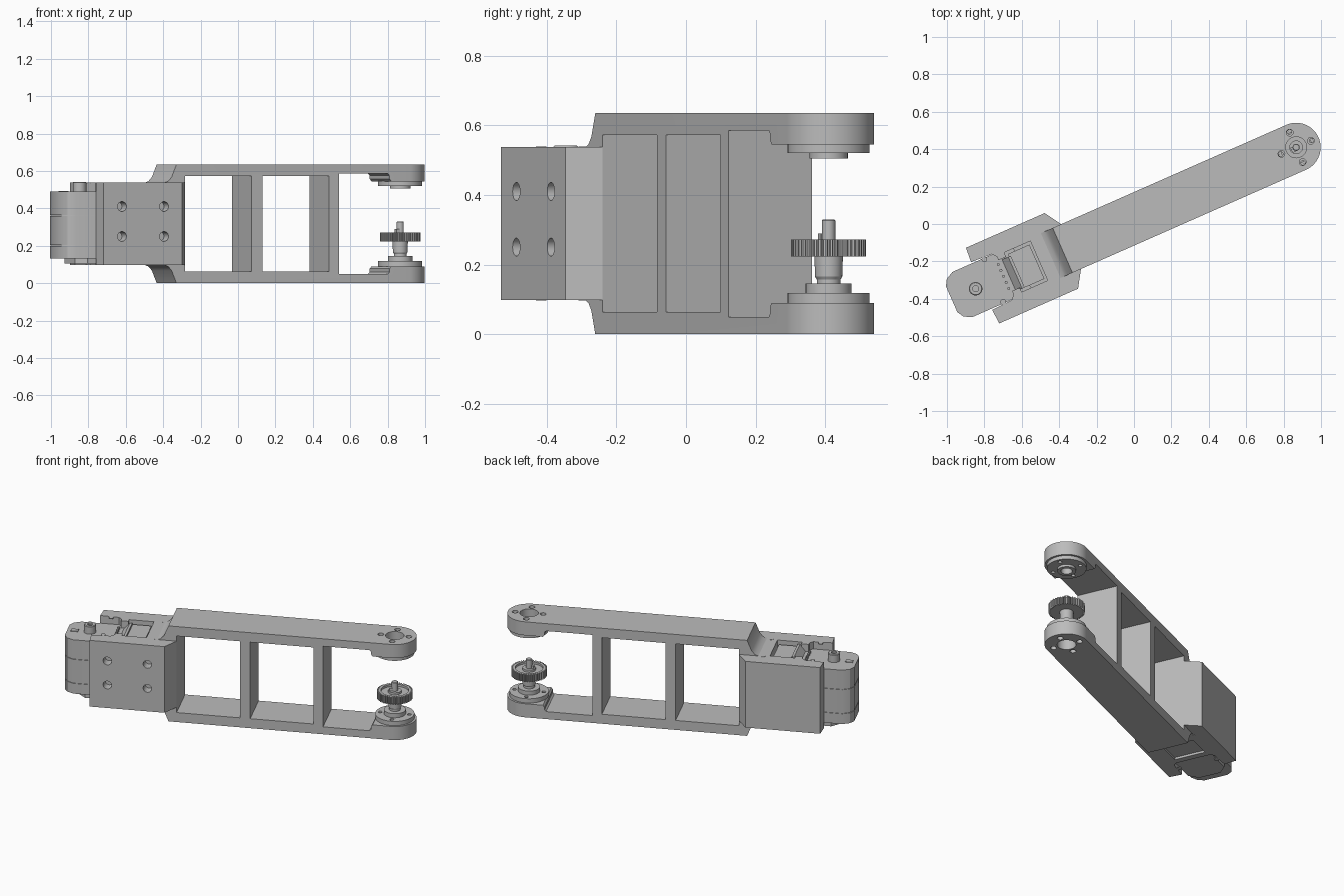
import bpy, bmesh, math
from mathutils import Matrix

if "Cube" in bpy.data.objects:
    bpy.data.objects.remove(bpy.data.objects["Cube"])

grey = bpy.data.materials.new("mid_grey")
grey.use_nodes = True
grey.diffuse_color = (0.5, 0.5, 0.5, 1)
grey.node_tree.nodes["Principled BSDF"].inputs["Base Color"].default_value = (0.5, 0.5, 0.5, 1)

# Parts are built along a straight arm whose pivot is the origin, then placed
PLACE = Matrix.Translation((0.867, 0.41, 0)) @ Matrix.Rotation(math.radians(23.8), 4, "Z")
MID = 0.3175
HALF = 0.131
parts = []


def finish(name, bm, keep):
    bmesh.ops.recalc_face_normals(bm, faces=bm.faces)
    mesh = bpy.data.meshes.new(name)
    bm.to_mesh(mesh)
    bm.free()
    obj = bpy.data.objects.new(name, mesh)
    bpy.context.collection.objects.link(obj)
    if keep:
        mesh.materials.append(grey)
        parts.append(obj)
    return obj


def prism(name, outline, lo, hi, side=False, keep=True):
    """Extrude an outline upwards, or across the arm when side is set."""
    bm = bmesh.new()
    at = (lambda a, b, h: (a, h, b)) if side else (lambda a, b, h: (a, b, h))
    face = bm.faces.new([bm.verts.new(at(a, b, lo)) for a, b in outline])
    new = bmesh.ops.extrude_face_region(bm, geom=[face])["geom"]
    move = at(0, 0, hi - lo)
    bmesh.ops.translate(bm, vec=move, verts=[v for v in new if isinstance(v, bmesh.types.BMVert)])
    return finish(name, bm, keep)


def box(name, u, v, z, keep=True):
    return prism(name, [(u[0], v[0]), (u[1], v[0]), (u[1], v[1]), (u[0], v[1])], *z, keep=keep)


def ring(u, v, r, n=32):
    return [(u + r * math.cos(2 * math.pi * i / n), v + r * math.sin(2 * math.pi * i / n)) for i in range(n)]


def rod(name, u, v, r, lo, hi, side=False, keep=True, n=32):
    return prism(name, ring(u, v, r, n), lo, hi, side, keep)


def lathe(name, profile, n=48):
    """Spin (radius, height) points about the pivot axis."""
    bm = bmesh.new()
    vs = [bm.verts.new((r, 0, z)) for r, z in profile]
    es = [bm.edges.new(pair) for pair in zip(vs, vs[1:])]
    bmesh.ops.spin(bm, geom=vs + es, axis=(0, 0, 1), cent=(0, 0, 0), angle=2 * math.pi, steps=n)
    bmesh.ops.remove_doubles(bm, verts=bm.verts, dist=1e-5)
    return finish(name, bm, True)


def carve(obj, cutters, op="DIFFERENCE"):
    for c in cutters:
        m = obj.modifiers.new("cut", "BOOLEAN")
        m.operation, m.object, m.solver = op, c, "EXACT"
    dg = bpy.context.evaluated_depsgraph_get()
    mesh = bpy.data.meshes.new_from_object(obj.evaluated_get(dg))
    obj.modifiers.clear()
    obj.data = mesh
    mesh.materials.clear()
    mesh.materials.append(grey)
    for c in cutters:
        bpy.data.objects.remove(c)


def flip(points):
    return [(a, -b) for a, b in reversed(points)]


# Arm frame: a side profile with windows, trimmed by the rounded plan outline
half = [(-1.44, 0.218), (-1.413, 0.228), (-1.393, 0.25), (-1.365, MID), (0.2, MID),
        (0.2, 0.2275), (-0.11, 0.2275), (-0.12, 0.24), (-0.12, 0.258), (-0.13, 0.268), (-0.415, 0.268)]
side = [(u, MID + h) for u, h in half + flip(half)]
frame = prism("arm_frame", side, -0.3, 0.3, side=True)
arc = [(HALF * math.sin(a), -HALF * math.cos(a)) for a in [math.pi * i / 32 for i in range(33)]]
plan = [(-1.6, -HALF)] + arc + [(-1.6, HALF)]
carve(frame, [prism("trim", plan, -0.1, 0.8, keep=False)], "INTERSECT")
cuts = [box("window", u, (-0.3, 0.3), (0.063, 0.572), keep=False)
        for u in ((-1.315, -0.926), (-0.863, -0.473))]
cuts.append(rod("bore", 0, 0, 0.056, -0.1, 0.8, keep=False))
for i in range(4):
    a = i * math.pi / 2
    cuts.append(rod("bolt_hole", 0.086 * math.cos(a), 0.086 * math.sin(a), 0.018, -0.1, 0.8, keep=False, n=20))
carve(frame, cuts)

# Bearing discs at the fork ends, each with a ring of small holes
upper = lathe("upper_bearing", [(0.034, 0.575), (0.034, 0.505), (0.055, 0.505), (0.055, 0.521),
                                (0.118, 0.521), (0.118, 0.547), (0.056, 0.547), (0.056, 0.575), (0.034, 0.575)])
lower = lathe("lower_bearing", [(0, 0.07), (0.056, 0.07), (0.056, 0.089), (0.118, 0.089),
                                (0.118, 0.118), (0.066, 0.118), (0.066, 0.145), (0, 0.145)])
for disc in (upper, lower):
    carve(disc, [rod("pin_hole", 0.09 * math.cos(a), 0.09 * math.sin(a), 0.012, 0.08, 0.56, keep=False, n=16)
                 for a in [math.pi / 2 * i for i in range(4)]])

# Spindle and gear
lathe("spindle", [(0, 0.14), (0.034, 0.14), (0.034, 0.157), (0.039, 0.165), (0.041, 0.224), (0.019, 0.224),
                  (0.019, 0.327), (0.016, 0.33), (0, 0.33)])
box("spindle_key", (-0.03, -0.01), (-0.02, 0.01), (0.25, 0.289))
teeth = []
TEETH = 44
for i in range(TEETH):
    for f, r in ((0, 0.098), (0.3, 0.098), (0.42, 0.108), (0.78, 0.108)):
        a = 2 * math.pi * (i + f) / TEETH
        teeth.append((r * math.cos(a), r * math.sin(a)))
gear = prism("gear", teeth, 0.223, 0.272)
carve(gear, [rod("web_recess", 0, 0, 0.084, 0.258, 0.3, keep=False)])
rod("gear_hub", 0, 0, 0.04, 0.25, 0.272)

# Motor bracket: block with chamfered shoulders and two rear cheeks
edge = [(-1.315, HALF), (-1.372, 0.221), (-1.832, 0.221), (-1.838, 0.14), (-1.72, 0.134), (-1.7, 0.11)]
bracket = prism("motor_bracket", edge + flip(edge), 0.0975, 0.5375)
cuts = [box("top_pocket", (-1.655, -1.503), (-0.115, 0.115), (0.47, 0.6), keep=False),
        box("connector_notch", (-1.8, -1.64), (-0.09, 0.09), (0.45, 0.6), keep=False),
        box("bottom_pocket", (-1.66, -1.503), (-0.1, 0.1), (0.0, 0.112), keep=False)]
for u in (-1.723, -1.477):
    for z in (0.25, 0.41):
        cuts.append(rod("side_hole", u, z, 0.026, -0.3, -0.16, side=True, keep=False))
carve(bracket, cuts)
for u in (-1.767, -1.462):
    for v in (-0.124, 0.124):
        for z in (0.0965, 0.5345):
            lathe_r = 0.015
            rod("bracket_screw", u, v, lathe_r, z, z + 0.004, n=16)

# Cover inside the pocket with a sloped connector beside it
box("pocket_cover", (-1.64, -1.515), (-0.1, 0.1), (0.46, 0.515))
prism("connector_ramp", [(-1.69, 0.45), (-1.63, 0.45), (-1.63, 0.53), (-1.645, 0.53), (-1.69, 0.48)],
      -0.1, 0.085, side=True)
for i in range(5):
    rod("connector_pin", -1.71, -0.07 + 0.035 * i, 0.008, 0.47, 0.505, n=10)

# Motor case in three stacked shells with fine seams
def shell(name, lo, hi, inset=0.0):
    rim = [(-1.6, 0.132 - inset), (-1.95, 0.132 - inset), (-1.993 + inset, 0.11 - inset), (-2.013 + inset, 0.075)]
    return prism(name, rim + flip(rim), lo, hi)


shell("motor_base", 0.132, 0.2)
shell("motor_middle", 0.204, 0.36)
shell("motor_cap", 0.364, 0.49)
shell("motor_core", 0.14, 0.48, 0.004)
foot = [(-1.7, 0.12), (-1.88, 0.12), (-1.93, 0.07)]
prism("motor_foot", foot + flip(foot), 0.105, 0.14)
lathe("output_boss", [(0, 0.48), (0.036, 0.48), (0.036, 0.538), (0.032, 0.542), (0.016, 0.542), (0.016, 0.53), (0, 0.53)], 32
      ).data.transform(Matrix.Translation((-1.873, 0, 0)))
box("case_tab", (-1.99, -1.945), (-0.016, 0.016), (0.48, 0.494))

# Place and shade every part
bpy.ops.object.select_all(action="DESELECT")
for obj in parts:
    obj.data.transform(PLACE)
    obj.select_set(True)
bpy.context.view_layer.objects.active = frame
bpy.ops.object.shade_smooth_by_angle(angle=math.radians(30))
